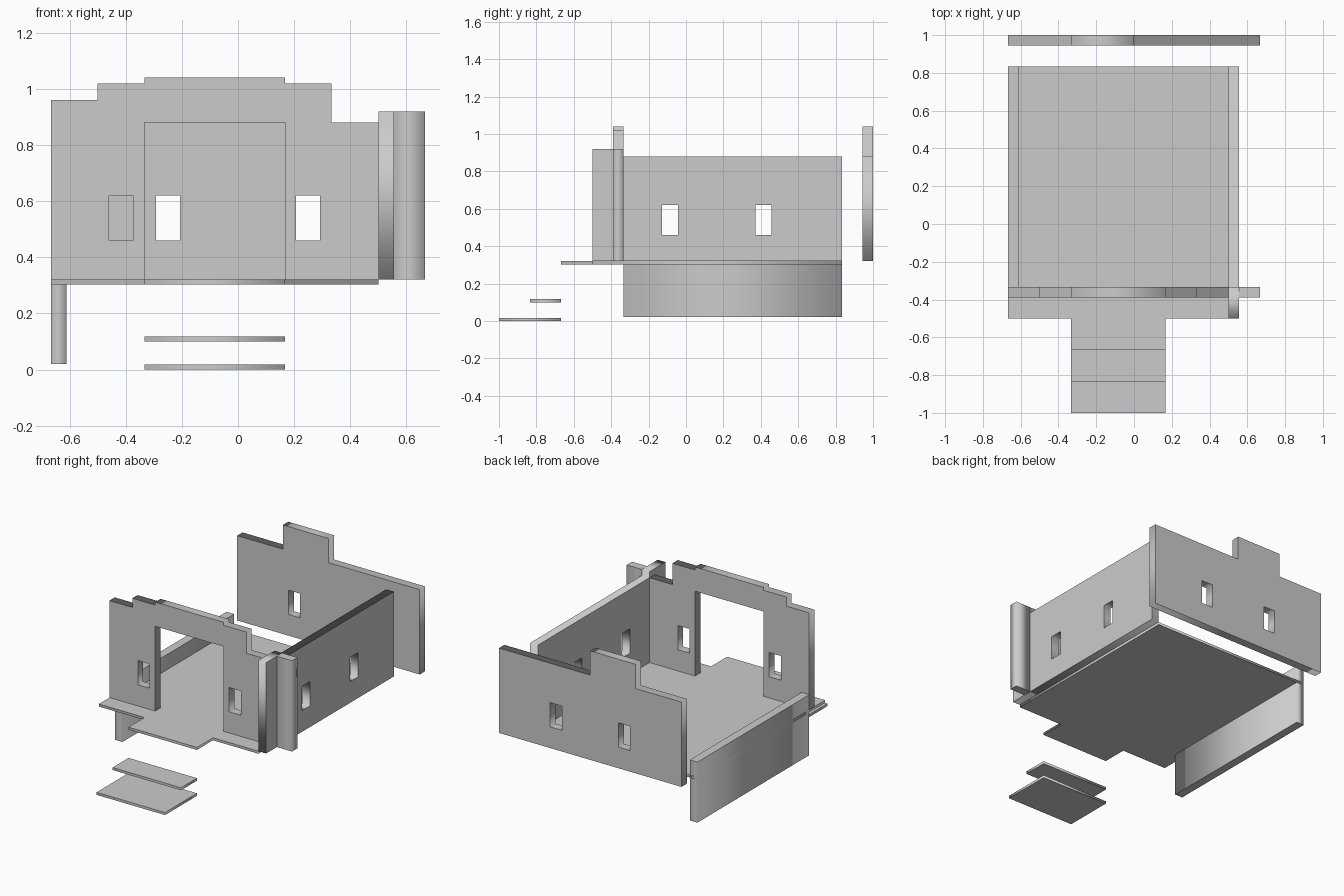
import bpy
from math import pi
from mathutils import Matrix, Euler, Vector

if "Cube" in bpy.data.objects:
    bpy.data.objects.remove(bpy.data.objects["Cube"])

T = 0.056      # wall thickness
FLOOR = 0.32   # floor level


def plate(name, outline, holes, thick, matrix):
    """Flat polygon with rectangular holes, extruded from 0 to thick, then placed."""
    cu = bpy.data.curves.new(name + "_profile", 'CURVE')
    cu.dimensions = '2D'
    cu.fill_mode = 'BOTH'
    cu.extrude = thick / 2
    rects = [[(a, c), (b, c), (b, d), (a, d)] for a, b, c, d in holes]
    for loop in [outline] + rects:
        sp = cu.splines.new('POLY')
        sp.points.add(len(loop) - 1)
        for p, (u, v) in zip(sp.points, loop):
            p.co = (u, v, 0, 1)
        sp.use_cyclic_u = True
    tmp = bpy.data.objects.new(name + "_tmp", cu)
    bpy.context.collection.objects.link(tmp)
    bpy.context.view_layer.update()
    mesh = bpy.data.meshes.new_from_object(
        tmp.evaluated_get(bpy.context.evaluated_depsgraph_get()))
    bpy.data.objects.remove(tmp)
    mesh.transform(matrix @ Matrix.Translation((0, 0, thick / 2)))
    mesh.name = name
    ob = bpy.data.objects.new(name, mesh)
    bpy.context.collection.objects.link(ob)
    return ob


def facing_front(y):
    # profile (x, z), thickness runs from y to y - thick
    return Matrix.Translation((0, y, 0)) @ Euler((pi / 2, 0, 0)).to_matrix().to_4x4()


def facing_side(x):
    # profile (y, z), thickness runs from x to x + thick
    m = Matrix(((0, 0, 1, x), (1, 0, 0, 0), (0, 1, 0, 0), (0, 0, 0, 1)))
    return m


def box(name, x0, x1, y0, y1, z0, z1):
    return plate(name, [(x0, y0), (x1, y0), (x1, y1), (x0, y1)], [],
                 z1 - z0, Matrix.Translation((0, 0, z0)))


def window(c):
    return (c - 0.0425, c + 0.0425, 0.46, 0.62)


# floor with porch
plate("floor", [(-0.667, -0.5), (-0.333, -0.5), (-0.333, -0.667), (0.167, -0.667),
                (0.167, -0.5), (0.5, -0.5), (0.5, 0.833), (-0.667, 0.833)],
      [], 0.017, Matrix.Translation((0, 0, FLOOR - 0.017)))

# entrance steps
box("lower_step", -0.333, 0.167, -1.0, -0.667, 0, 0.017)
box("upper_step", -0.333, 0.167, -0.833, -0.667, 0.1, 0.117)

# front wall: stepped parapet, doorway, two windows
plate("front_wall", [(-0.667, FLOOR), (-0.333, FLOOR), (-0.333, 0.88), (0.167, 0.88),
                     (0.167, FLOOR), (0.5, FLOOR), (0.5, 0.88), (0.333, 0.88),
                     (0.333, 1.02), (0.167, 1.02), (0.167, 1.04), (-0.333, 1.04),
                     (-0.333, 1.02), (-0.5, 1.02), (-0.5, 0.96), (-0.667, 0.96)],
      [window(-0.417), window(0.25)], T, facing_front(-0.333))

# back wall with raised block
plate("back_wall", [(-0.667, FLOOR), (0.667, FLOOR), (0.667, 0.88), (0, 0.88),
                    (0, 1.04), (-0.333, 1.04), (-0.333, 0.88), (-0.667, 0.88)],
      [window(-0.25), window(0.25)], T, facing_front(1.0))

# right wall with taller corner pier
plate("right_wall", [(-0.5, FLOOR), (0.833, FLOOR), (0.833, 0.88), (-0.333, 0.88),
                     (-0.333, 0.92), (-0.5, 0.92)],
      [window(-0.085), window(0.415)], T, facing_side(0.5))
box("corner_pier_wing", 0.5 + T, 0.667, -0.333 - T, -0.333, FLOOR, 0.92)

# low left wall
box("left_wall", -0.667, -0.667 + T, -0.333, 0.833, 0.02, 0.42)
